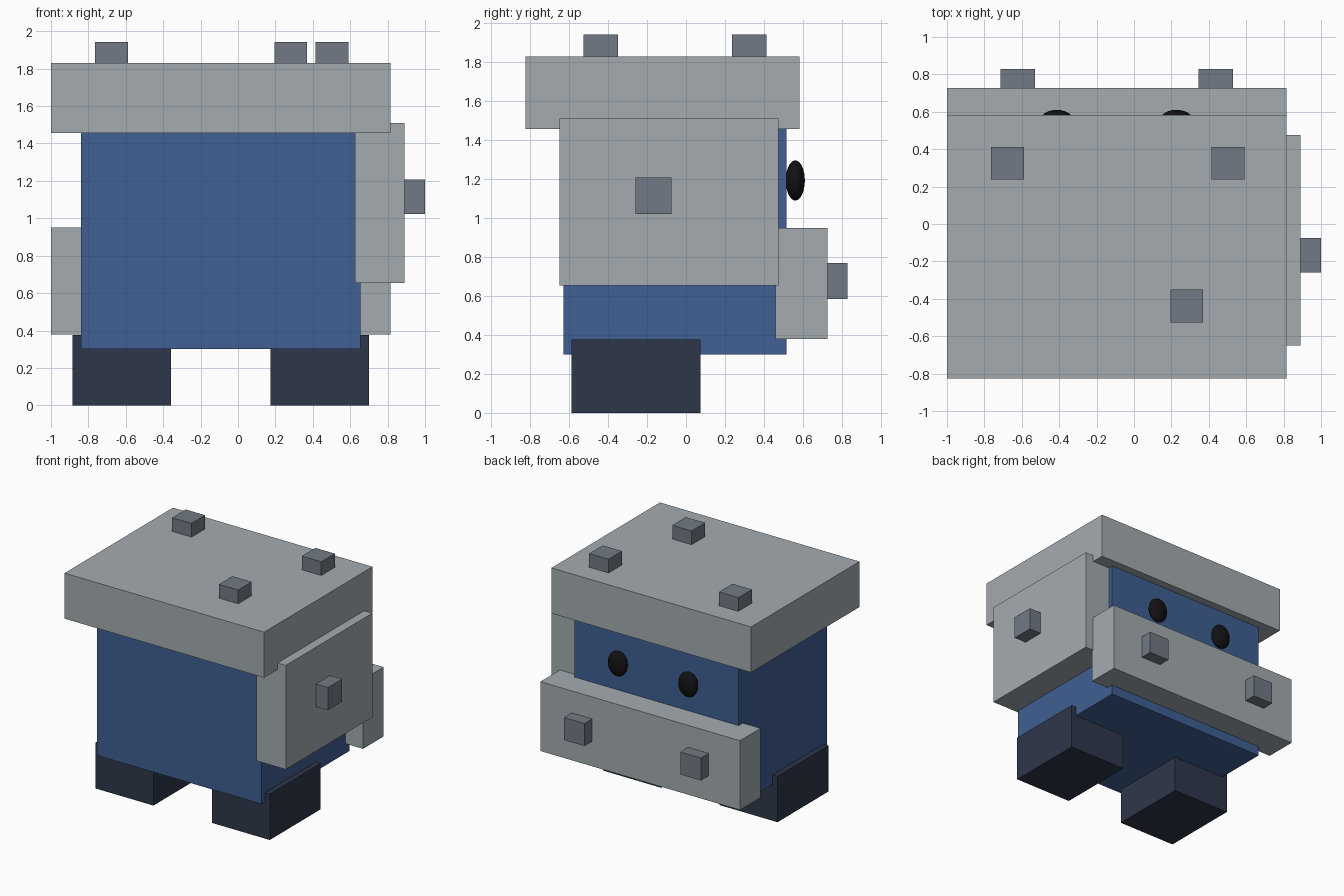
import bpy
from mathutils import Vector

if "Cube" in bpy.data.objects:
    bpy.data.objects.remove(bpy.data.objects["Cube"])


def material(name, color):
    m = bpy.data.materials.new(name)
    m.diffuse_color = (*color, 1)
    m.use_nodes = True
    m.node_tree.nodes["Principled BSDF"].inputs["Base Color"].default_value = m.diffuse_color
    return m


BLUE = material("blue", (0.05, 0.115, 0.29))
STONE = material("stone", (0.37, 0.41, 0.43))
STUD = material("stud", (0.17, 0.195, 0.235))
NAVY = material("navy", (0.027, 0.037, 0.067))
BLACK = material("black", (0.006, 0.006, 0.007))


def box(name, x, y, z, mat):
    """Box from (min, max) ranges on each axis."""
    lo, hi = Vector((x[0], y[0], z[0])), Vector((x[1], y[1], z[1]))
    bpy.ops.mesh.primitive_cube_add(size=1)
    ob = bpy.context.object
    ob.name = name
    for v in ob.data.vertices:
        v.co = Vector(v.co[i] * (hi[i] - lo[i]) + (hi[i] + lo[i]) / 2 for i in range(3))
    ob.data.materials.append(mat)
    return ob


# Body and stone slabs
box("body", (-0.84, 0.655), (-0.63, 0.515), (0.30, 1.46), BLUE)
box("top_slab", (-1.0, 0.815), (-0.825, 0.583), (1.456, 1.83), STONE)
box("side_slab", (0.625, 0.89), (-0.65, 0.475), (0.655, 1.51), STONE)
box("face_slab", (-1.0, 0.815), (0.46, 0.727), (0.38, 0.95), STONE)

# Feet
for side, x in (("left", -0.885), ("right", 0.173)):
    box(f"{side}_foot", (x, x + 0.527), (-0.587, 0.075), (0, 0.377), NAVY)

# Studs on the slabs
for x, y in ((-0.677, 0.325), (0.503, 0.325), (0.282, -0.438)):
    box("top_stud", (x - 0.088, x + 0.088), (y - 0.088, y + 0.088), (1.80, 1.943), STUD)
for x in (-0.622, 0.437):
    box("face_stud", (x - 0.093, x + 0.093), (0.70, 0.828), (0.585, 0.77), STUD)
box("side_stud", (0.86, 1.0), (-0.26, -0.075), (1.022, 1.208), STUD)

# Eyes
for side, x in (("left", -0.413), ("right", 0.227)):
    bpy.ops.mesh.primitive_uv_sphere_add(segments=24, ring_count=16, radius=1,
                                         location=(x, 0.561, 1.193))
    eye = bpy.context.object
    eye.name = f"{side}_eye"
    eye.scale = (0.085, 0.049, 0.103)
    bpy.ops.object.transform_apply(location=False, rotation=False, scale=True)
    eye.data.materials.append(BLACK)
